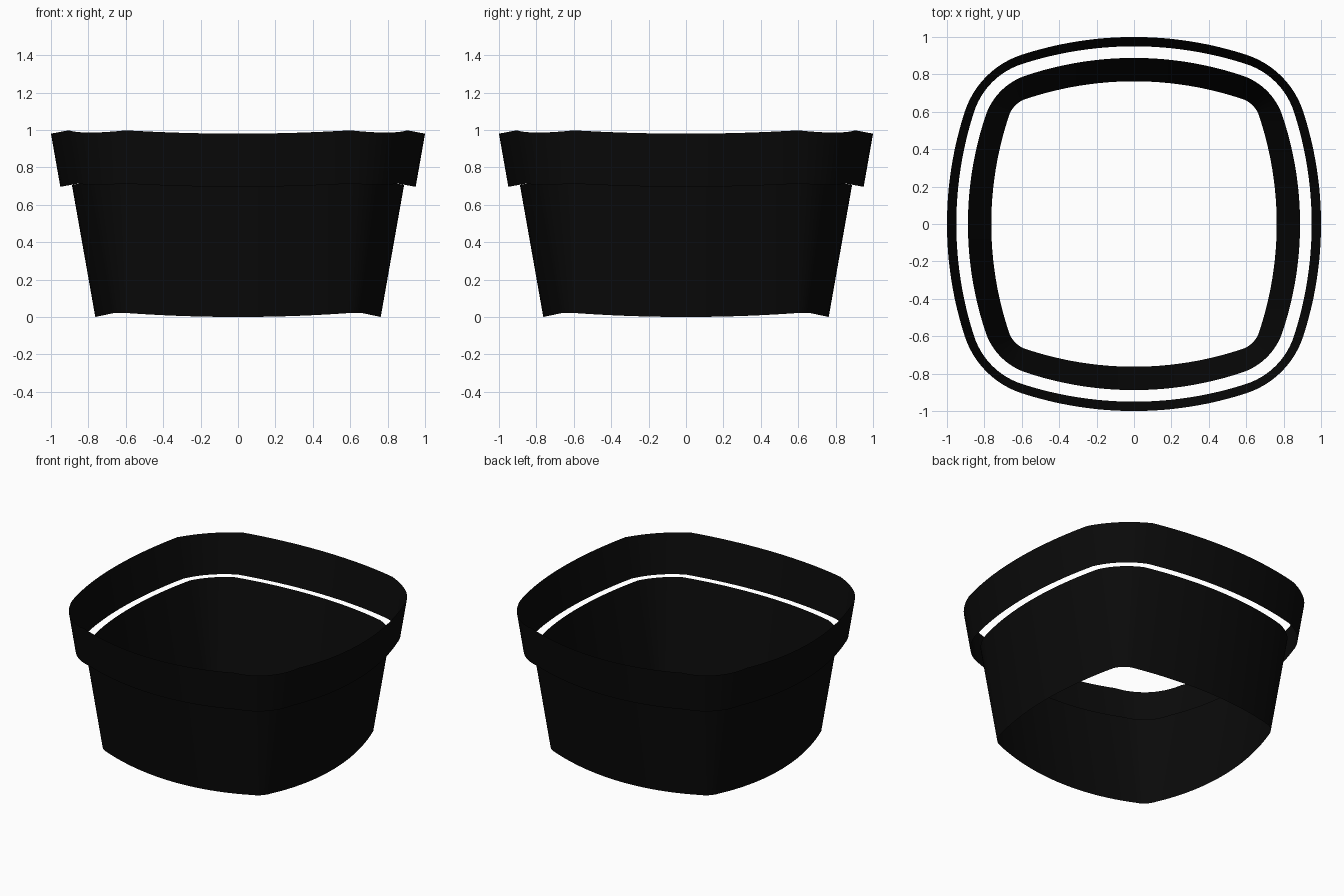
import bpy, bmesh, math
from mathutils import Vector, Matrix

if "Cube" in bpy.data.objects:
    bpy.data.objects.remove(bpy.data.objects["Cube"])

SIDE, CORNER = 24, 12


def ring(reach, half, drop, z_mid, rise, dip):
    """Closed loop: four bowed sides joined by round corners."""
    rad = (half * half + drop * drop) / (2 * drop)
    quarter = []
    # bowed side, tilted so its ends lift slightly
    for i in range(SIDE + 1):
        x = -half + 2 * half * i / SIDE
        d = rad - math.sqrt(rad * rad - x * x)
        quarter.append(Vector((x, reach - d, z_mid + rise * d / drop)))
    # circular corner tangent to both neighbouring sides
    y = reach - drop
    slope = half / math.sqrt(rad * rad - half * half)
    c = half + (y - half) / (1 + slope)
    w = math.cos(math.pi / 4 - math.atan(slope))
    for i in range(1, CORNER):
        t = i / CORNER
        a, b, e = (1 - t) ** 2, 2 * w * t * (1 - t), t * t
        s = a + b + e
        quarter.append(Vector(((a * half + b * c + e * y) / s,
                               (a * y + b * c + e * half) / s,
                               z_mid + rise - dip * 4 * t * (1 - t))))
    return [Matrix.Rotation(-k * math.pi / 2, 3, 'Z') @ p
            for k in range(4) for p in quarter]


def band(name, low, high, mat):
    bm = bmesh.new()
    a = [bm.verts.new(p) for p in ring(*low)]
    b = [bm.verts.new(p) for p in ring(*high)]
    n = len(a)
    for i in range(n):
        j = (i + 1) % n
        bm.faces.new((a[j], a[i], b[i], b[j]))
    me = bpy.data.meshes.new(name)
    bm.to_mesh(me)
    bm.free()
    me.materials.append(mat)
    me.shade_smooth()
    ob = bpy.data.objects.new(name, me)
    bpy.context.collection.objects.link(ob)
    return ob


black = bpy.data.materials.new("black")
black.diffuse_color = (0.003, 0.003, 0.003, 1)
black.use_nodes = True
black.node_tree.nodes["Principled BSDF"].inputs["Base Color"].default_value = black.diffuse_color

# open tapered wall
band("lower_wall", (0.763, 0.58, 0.095, 0.0, 0.02, 0.0),
     (0.888, 0.58, 0.095, 0.706, 0.017, 0.006), black)
# separate rim band floating around the top of the wall
band("rim_band", (0.95, 0.60, 0.095, 0.696, 0.017, 0.006),
     (1.0, 0.60, 0.095, 0.98, 0.018, 0.012), black)
